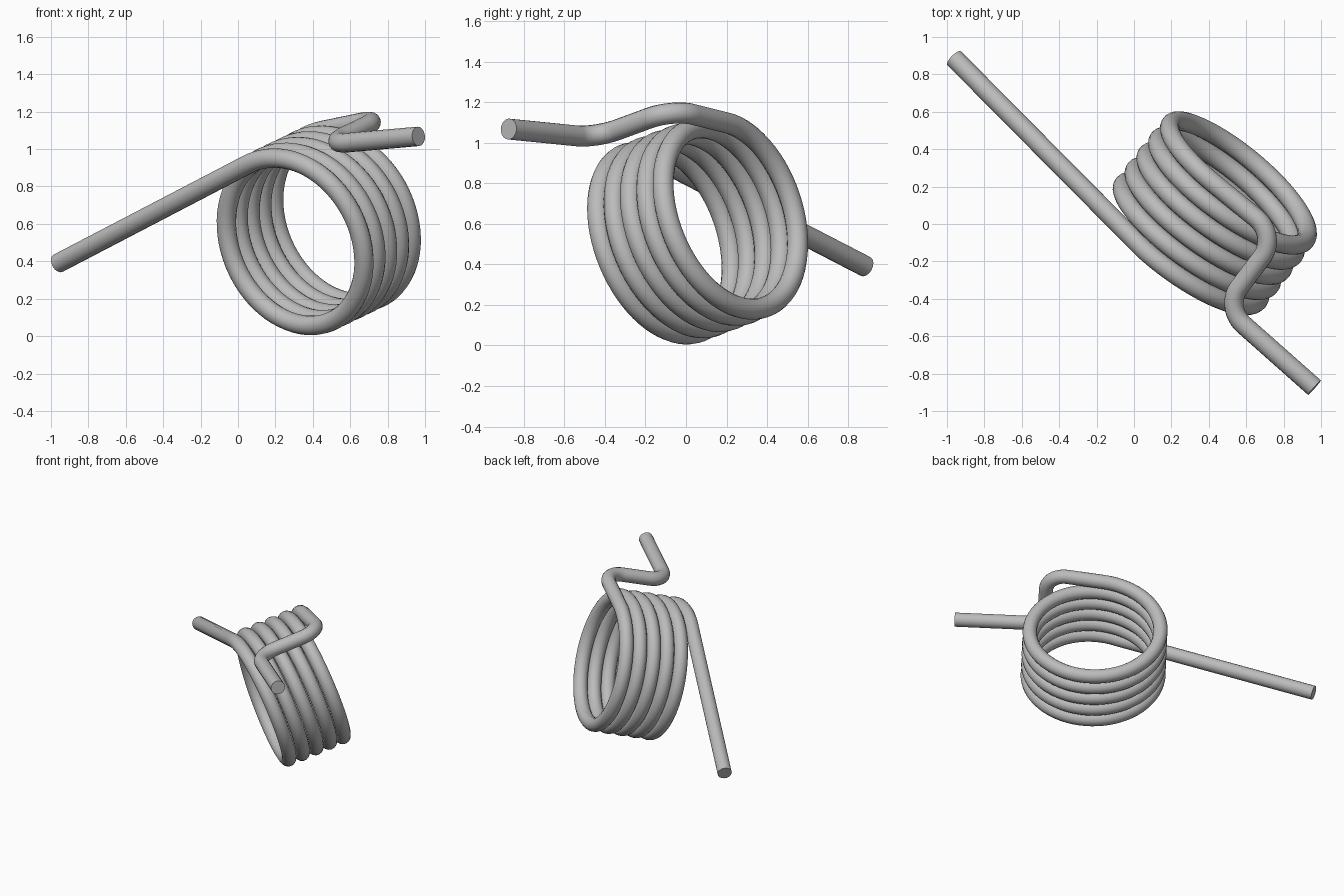
import bpy
import math
from mathutils import Vector

cube = bpy.data.objects.get("Cube")
if cube:
    bpy.data.objects.remove(cube, do_unlink=True)

WIRE = 0.052
RADIUS = 0.475
PITCH = 0.107

# Coil frame: axis, side direction at the crown, and crown direction
axis = Vector((0.59, 0.755, 0.285)).normalized()
side = axis.cross(Vector((0, 0, 1))).normalized()
crown = side.cross(axis).normalized()
origin = Vector((0.272, -0.14, 0.497))


def coil_point(turn):
    a = turn * math.tau
    return (origin + axis * PITCH * turn
            + RADIUS * (math.cos(a) * crown + math.sin(a) * side))


def fillet(before, corner, after, radius, steps=14):
    """Circular arc replacing a sharp corner of the wire."""
    d1 = (before - corner).normalized()
    d2 = (after - corner).normalized()
    half = d1.angle(d2) / 2
    reach = radius / math.tan(half)
    mid = (d1 + d2).normalized()
    centre = corner + mid * radius / math.sin(half)
    start = corner + d1 * reach - centre
    end = corner + d2 * reach - centre
    sweep = start.angle(end)
    return [centre + (start * math.sin((1 - k / steps) * sweep)
                      + end * math.sin(k / steps * sweep)) / math.sin(sweep)
            for k in range(steps + 1)]


# Wire path: long arm, five-turn coil, then the twice-bent short arm
long_end = Vector((-0.961, 0.886, 0.39))
short_end = Vector((0.965, -0.875, 1.068))
bend_a = Vector((0.77, -0.065, 1.165))
bend_b = Vector((0.481, -0.446, 1.025))

first, last, per_turn = -22 / 360, 5 - 8 / 360, 72
count = round((last - first) * per_turn)
coil = [coil_point(first + (last - first) * k / count) for k in range(count + 1)]
path = [long_end] + coil
path += fillet(coil[-1], bend_a, bend_b, 0.15)
path += fillet(bend_a, bend_b, short_end, 0.15)
path.append(short_end)

# Round wire swept along the path
curve = bpy.data.curves.new("torsion_spring", "CURVE")
curve.dimensions = "3D"
curve.bevel_depth = WIRE
curve.bevel_resolution = 6
curve.use_fill_caps = True
spline = curve.splines.new("POLY")
spline.points.add(len(path) - 1)
for point, co in zip(spline.points, path):
    point.co = (*co, 1)

spring = bpy.data.objects.new("torsion_spring", curve)
bpy.context.collection.objects.link(spring)

# Plain grey steel
steel = bpy.data.materials.new("grey_steel")
steel.use_nodes = True
grey = (0.5, 0.5, 0.5, 1)
steel.diffuse_color = grey
steel.node_tree.nodes["Principled BSDF"].inputs["Base Color"].default_value = grey
curve.materials.append(steel)

# Turn into a mesh with smooth sides and crisp end caps
bpy.ops.object.select_all(action="DESELECT")
spring.select_set(True)
bpy.context.view_layer.objects.active = spring
bpy.ops.object.convert(target="MESH")
bpy.ops.object.shade_smooth_by_angle(angle=math.radians(40))
